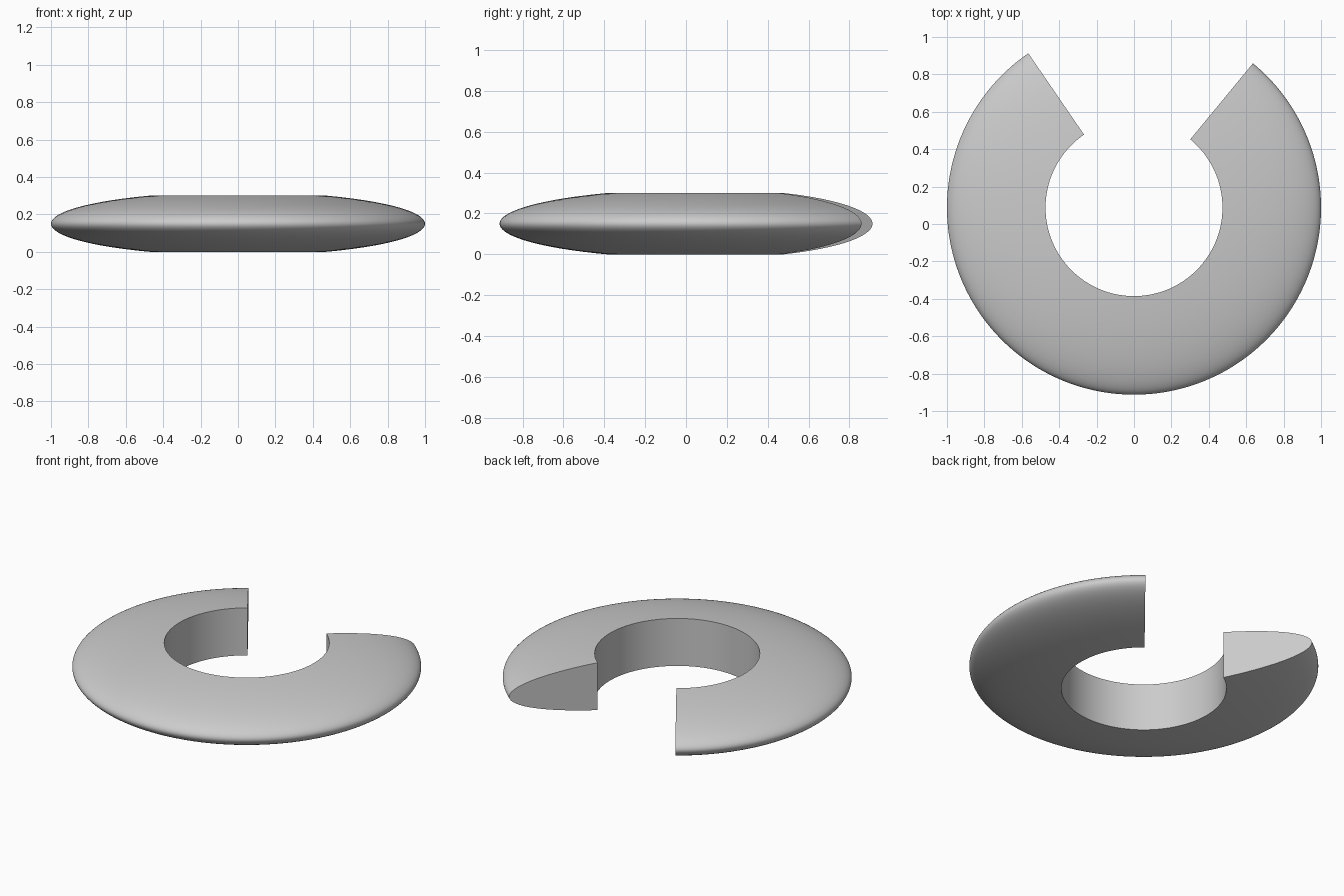
import bpy
import bmesh
from math import acos, cos, sin, radians, sqrt

if "Cube" in bpy.data.objects:
    bpy.data.objects.remove(bpy.data.objects["Cube"], do_unlink=True)

HOLE = 0.473                            # radius of the round hole
HALF_HEIGHT = 0.15
CENTRE_Y = 0.0875
START, END = radians(124.4), radians(360 + 50.5)   # the gap faces the back
RINGS, STEPS = 64, 160

# Cross-section: an elliptical outer edge, closed by the straight hole wall
depth = HALF_HEIGHT / sqrt(1 - HOLE ** 2)
limit = acos(HOLE)
angles = [limit * (2 * i / RINGS - 1) for i in range(RINGS + 1)]
profile = [(cos(t), HALF_HEIGHT + depth * sin(t)) for t in angles]

# Sweep the cross-section round the vertical axis
bm = bmesh.new()
sections = []
for s in range(STEPS + 1):
    a = START + (END - START) * s / STEPS
    sections.append([bm.verts.new((r * cos(a), CENTRE_Y + r * sin(a), z))
                     for r, z in profile])
count = len(profile)
for near, far in zip(sections, sections[1:]):
    for i in range(count):
        j = (i + 1) % count
        bm.faces.new((near[i], far[i], far[j], near[j]))

# Flat cut ends
bm.faces.new(sections[0])
bm.faces.new(sections[-1])
bmesh.ops.recalc_face_normals(bm, faces=bm.faces)

mesh = bpy.data.meshes.new("open_ring")
bm.to_mesh(mesh)
bm.free()
ring = bpy.data.objects.new("open_ring", mesh)
bpy.context.collection.objects.link(ring)

# Plain grey surface
grey = bpy.data.materials.new("light_grey")
grey.use_nodes = True
colour = (0.6, 0.6, 0.6, 1)
grey.diffuse_color = colour
grey.node_tree.nodes["Principled BSDF"].inputs["Base Color"].default_value = colour
mesh.materials.append(grey)

# Smooth shell with crisp hole rims and cut ends
bpy.ops.object.select_all(action="DESELECT")
ring.select_set(True)
bpy.context.view_layer.objects.active = ring
bpy.ops.object.shade_smooth_by_angle(angle=radians(35))
